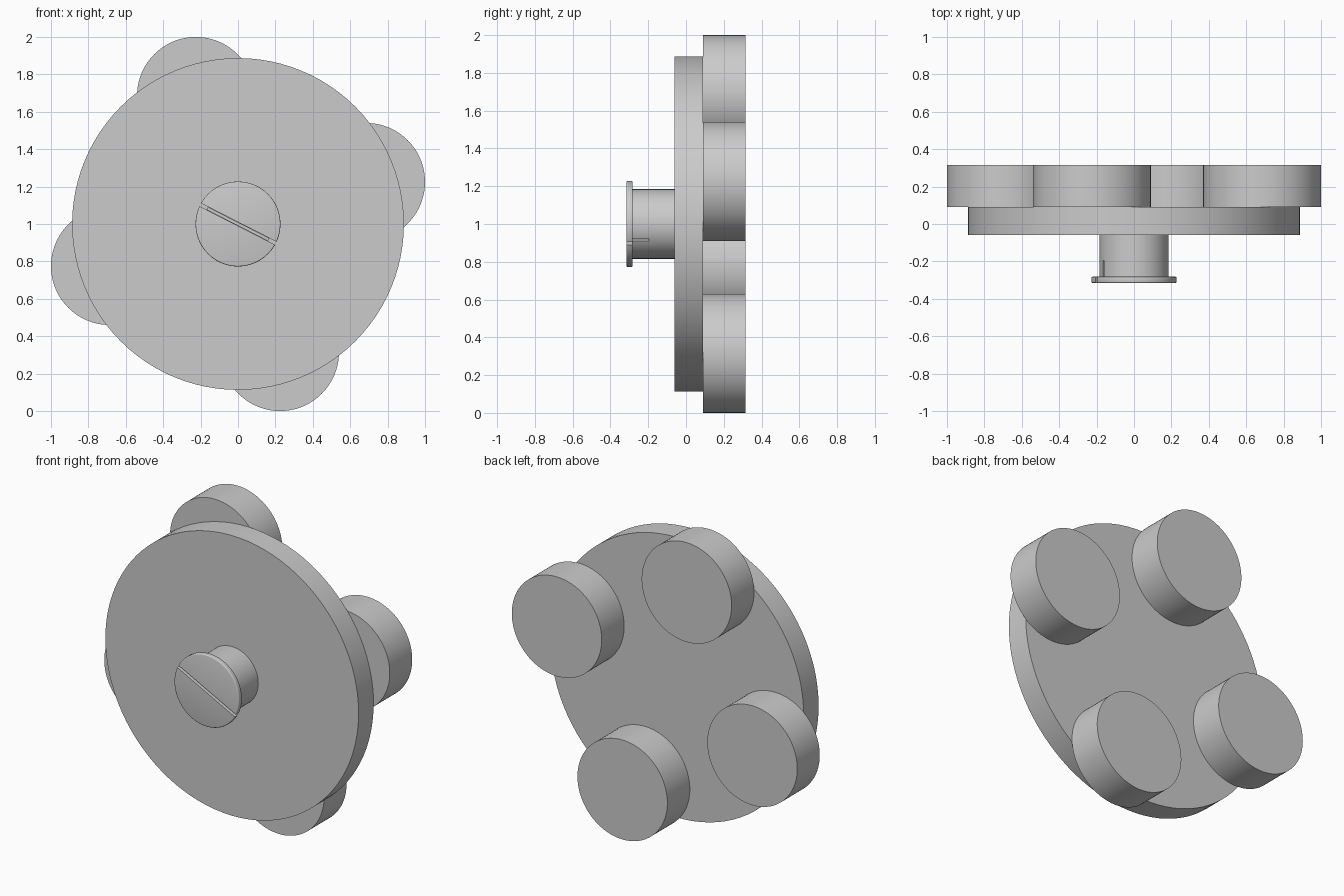
import bpy
from math import radians, cos, sin
from mathutils import Vector

cube = bpy.data.objects.get("Cube")
if cube:
    bpy.data.objects.remove(cube, do_unlink=True)

CENTRE_Z = 1.0

grey = bpy.data.materials.new("plain grey")
grey.use_nodes = True
grey.diffuse_color = (0.6, 0.6, 0.6, 1)
grey.node_tree.nodes["Principled BSDF"].inputs["Base Color"].default_value = (0.6, 0.6, 0.6, 1)


def apply_modifier(obj, mod):
    bpy.context.view_layer.objects.active = obj
    bpy.ops.object.modifier_apply(modifier=mod.name)


def disc(name, radius, front, back, x=0.0, z=0.0):
    """Cylinder along y, from front to back, offset from the hub axis."""
    bpy.ops.mesh.primitive_cylinder_add(
        vertices=96, radius=radius, depth=back - front,
        location=(x, (front + back) / 2, CENTRE_Z + z), rotation=(radians(90), 0, 0))
    obj = bpy.context.object
    obj.name = name
    obj.data.materials.append(grey)
    return obj


def cut_slot(obj, width, floor):
    """Cut a slanted screwdriver slot from the front down to y = floor."""
    front = -0.4
    bpy.ops.mesh.primitive_cube_add(
        size=1, location=(0, (front + floor) / 2, CENTRE_Z), rotation=(0, radians(27), 0))
    cutter = bpy.context.object
    cutter.name = "slot_cutter"
    cutter.scale = (0.8, floor - front, width)
    cutter.hide_render = True
    mod = obj.modifiers.new("slot", 'BOOLEAN')
    mod.operation = 'DIFFERENCE'
    mod.solver = 'EXACT'
    mod.object = cutter
    apply_modifier(obj, mod)
    bpy.data.objects.remove(cutter, do_unlink=True)


# Main plate
parts = [disc("round_plate", 0.887, -0.06, 0.09)]

# Four round feet on the back, a quarter turn apart
arm = Vector((0.685, 0.225))
for i in range(4):
    a = radians(90 * i)
    x = arm.x * cos(a) - arm.y * sin(a)
    z = arm.x * sin(a) + arm.y * cos(a)
    parts.append(disc(f"back_foot_{i + 1}", 0.315, 0.09, 0.315, x, z))

# Slotted stem and its wider cap
stem = disc("stem", 0.184, -0.285, -0.06)
cut_slot(stem, 0.012, -0.195)

cap = disc("slotted_cap", 0.227, -0.315, -0.282)
bevel = cap.modifiers.new("soft rim", 'BEVEL')
bevel.width = 0.006
bevel.segments = 3
bevel.limit_method = 'ANGLE'
apply_modifier(cap, bevel)
cut_slot(cap, 0.018, -0.2)
parts += [stem, cap]

# Smooth sides with sharp rims
bpy.ops.object.select_all(action='DESELECT')
for obj in parts:
    obj.select_set(True)
bpy.context.view_layer.objects.active = parts[0]
bpy.ops.object.shade_smooth_by_angle(angle=radians(35))
